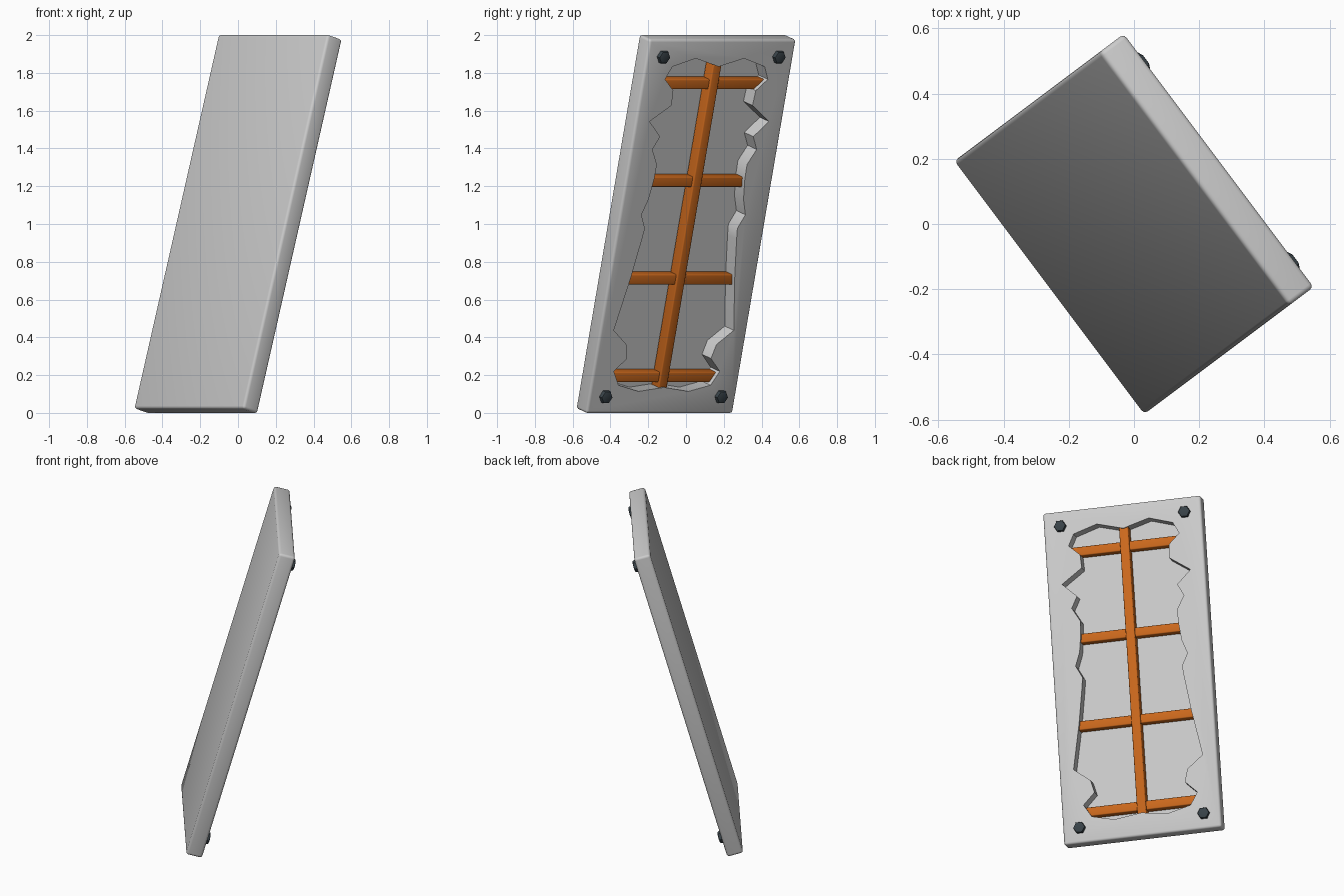
import bpy, bmesh, math
from mathutils import Matrix, Vector

if "Cube" in bpy.data.objects:
    bpy.data.objects.remove(bpy.data.objects["Cube"])

# Leaning frame: local x = panel width, y = panel length, z = outward normal
tilt = math.radians(15.8)
heading = Vector((0.8, 0.6, 0))
across = Vector((-0.6, 0.8, 0))
along = heading * math.sin(tilt) + Vector((0, 0, math.cos(tilt)))
normal = across.cross(along)
FRAME = Matrix((across, along, normal)).transposed().to_4x4()
FRAME.translation = (0, 0, 1)


def material(name, colour):
    mat = bpy.data.materials.new(name)
    mat.use_nodes = True
    mat.diffuse_color = (*colour, 1)
    bsdf = mat.node_tree.nodes["Principled BSDF"]
    bsdf.inputs["Base Color"].default_value = (*colour, 1)
    bsdf.inputs["Roughness"].default_value = 0.7
    return mat


concrete = material("pale concrete", (0.6, 0.6, 0.6))
rust = material("rusty orange", (0.6, 0.14, 0.012))
steel = material("dark steel", (0.04, 0.055, 0.065))


def finish(name, bm, mat):
    mesh = bpy.data.meshes.new(name)
    bmesh.ops.recalc_face_normals(bm, faces=bm.faces)
    bm.to_mesh(mesh)
    bm.free()
    obj = bpy.data.objects.new(name, mesh)
    bpy.context.collection.objects.link(obj)
    obj.matrix_world = FRAME
    mesh.materials.append(mat)
    return obj


def activate(obj):
    bpy.ops.object.select_all(action='DESELECT')
    obj.select_set(True)
    bpy.context.view_layer.objects.active = obj


def smooth(obj):
    activate(obj)
    bpy.ops.object.shade_smooth_by_angle(angle=math.radians(40))


def box(name, centre, size, bevel, mat):
    bm = bmesh.new()
    bmesh.ops.create_cube(bm, size=1)
    bmesh.ops.scale(bm, vec=size, verts=bm.verts)
    bmesh.ops.translate(bm, vec=centre, verts=bm.verts)
    bmesh.ops.bevel(bm, geom=bm.edges[:], offset=bevel, segments=3,
                    profile=0.5, affect='EDGES')
    return finish(name, bm, mat)


# Slab with softened edges
slab = box("slab", (0, 0, 0), (0.97, 2.058, 0.1), 0.015, concrete)

# Jagged broken recess: half outline mirrored across the width
half = [(0, .88), (.16, .925), (.305, .88), (.34, .81), (.273, .748),
        (.268, .666), (.395, .578), (.308, .495), (.345, .424), (.298, .341),
        (.3, .26), (.314, .149), (.344, .065), (.306, -.01), (.313, -.07),
        (.345, -.29), (.397, -.571), (.298, -.649), (.278, -.726),
        (.35, -.797), (.304, -.873), (.165, -.907), (0, -.885)]
outline = half + [(-x, y) for x, y in reversed(half[1:-1])]
FLOOR = -0.033
bm = bmesh.new()
face = bm.faces.new([bm.verts.new((x, y, FLOOR)) for x, y in outline])
top = bmesh.ops.extrude_face_region(bm, geom=[face])["geom"]
bmesh.ops.translate(bm, vec=(0, 0, 0.2),
                    verts=[v for v in top if isinstance(v, bmesh.types.BMVert)])
cutter = finish("recess_cutter", bm, concrete)
cutter.hide_render = True

cut = slab.modifiers.new("recess", 'BOOLEAN')
cut.operation = 'DIFFERENCE'
cut.solver = 'EXACT'
cut.object = cutter
activate(slab)
bpy.ops.object.modifier_apply(modifier=cut.name)
bpy.data.objects.remove(cutter)
smooth(slab)

# Reinforcing bars, their ends buried in the slab
smooth(box("long_bar", (0, 0, 0.005), (0.056, 1.88, 0.07), 0.007, rust))
for i in range(4):
    y = -0.03 + (1.5 - i) * 0.537
    smooth(box(f"cross_bar_{i + 1}", (0, y, -0.005), (0.82, 0.056, 0.064),
               0.007, rust))

# Hexagonal corner bolts
for sx in (-1, 1):
    for sy in (-1, 1):
        bm = bmesh.new()
        bmesh.ops.create_cone(bm, cap_ends=True, segments=6, radius1=0.037,
                              radius2=0.037, depth=0.04)
        pointed = max(bm.verts, key=lambda v: v.co.x).co
        bmesh.ops.rotate(bm, cent=(0, 0, 0), verts=bm.verts,
                         matrix=Matrix.Rotation(-math.atan2(pointed.y, pointed.x), 3, 'Z'))
        rim = [e for e in bm.edges if all(v.co.z > 0 for v in e.verts)]
        bmesh.ops.bevel(bm, geom=rim, offset=0.008, segments=2,
                        profile=0.5, affect='EDGES')
        bmesh.ops.translate(bm, vec=(sx * 0.382, sy * 0.935, 0.054), verts=bm.verts)
        side = "left" if sx < 0 else "right"
        level = "lower" if sy < 0 else "upper"
        smooth(finish(f"{level}_{side}_bolt", bm, steel))
